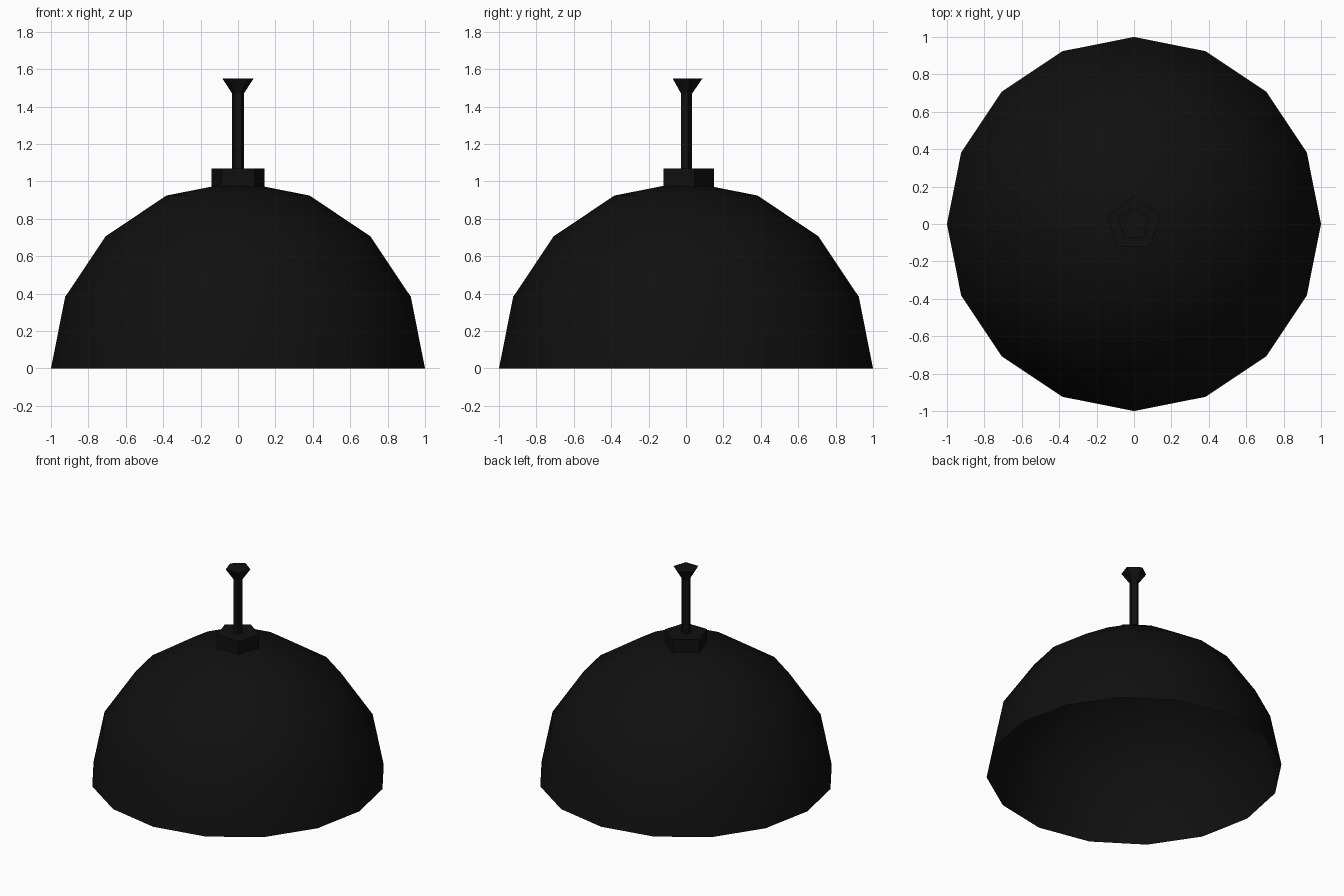
import bpy
import bmesh
import math

cube = bpy.data.objects.get("Cube")
if cube:
    bpy.data.objects.remove(cube, do_unlink=True)

black = bpy.data.materials.new("soft black")
black.use_nodes = True
black.diffuse_color = (0.005, 0.005, 0.005, 1)
black.node_tree.nodes["Principled BSDF"].inputs["Base Color"].default_value = black.diffuse_color


def lathe(name, profile, sides, smooth=False, caps=False):
    """Stack rings of (radius, height) with one corner towards +y; radius 0 makes a tip."""
    bm = bmesh.new()
    rings = []
    for radius, z in profile:
        if radius == 0:
            rings.append([bm.verts.new((0, 0, z))] * sides)
            continue
        angles = [math.pi / 2 + math.tau * i / sides for i in range(sides)]
        rings.append([bm.verts.new((radius * math.cos(a), radius * math.sin(a), z)) for a in angles])
    for low, high in zip(rings, rings[1:]):
        for i in range(sides):
            j = (i + 1) % sides
            corners = [low[i], low[j], high[j], high[i]]
            bm.faces.new(list(dict.fromkeys(corners)))
    if caps:
        bm.faces.new(rings[0][::-1])
        bm.faces.new(rings[-1])
    for face in bm.faces:
        face.smooth = smooth
    mesh = bpy.data.meshes.new(name)
    bm.to_mesh(mesh)
    bm.free()
    mesh.materials.append(black)
    obj = bpy.data.objects.new(name, mesh)
    bpy.context.collection.objects.link(obj)
    return obj


# Open hemispherical shade
steps = [math.pi / 8 * i for i in range(4)]
lathe("dome_shade", [(math.cos(a), math.sin(a)) for a in steps] + [(0, 1)], 16, smooth=True)

# Five-sided collar, rod and flared ceiling mount
lathe("collar", [(0.15, 0.97), (0.15, 1.07)], 5, caps=True)
lathe("rod", [(0.033, 1.06), (0.033, 1.47)], 5, caps=True)
lathe("ceiling_mount", [(0.033, 1.47), (0.088, 1.55)], 5, caps=True)
